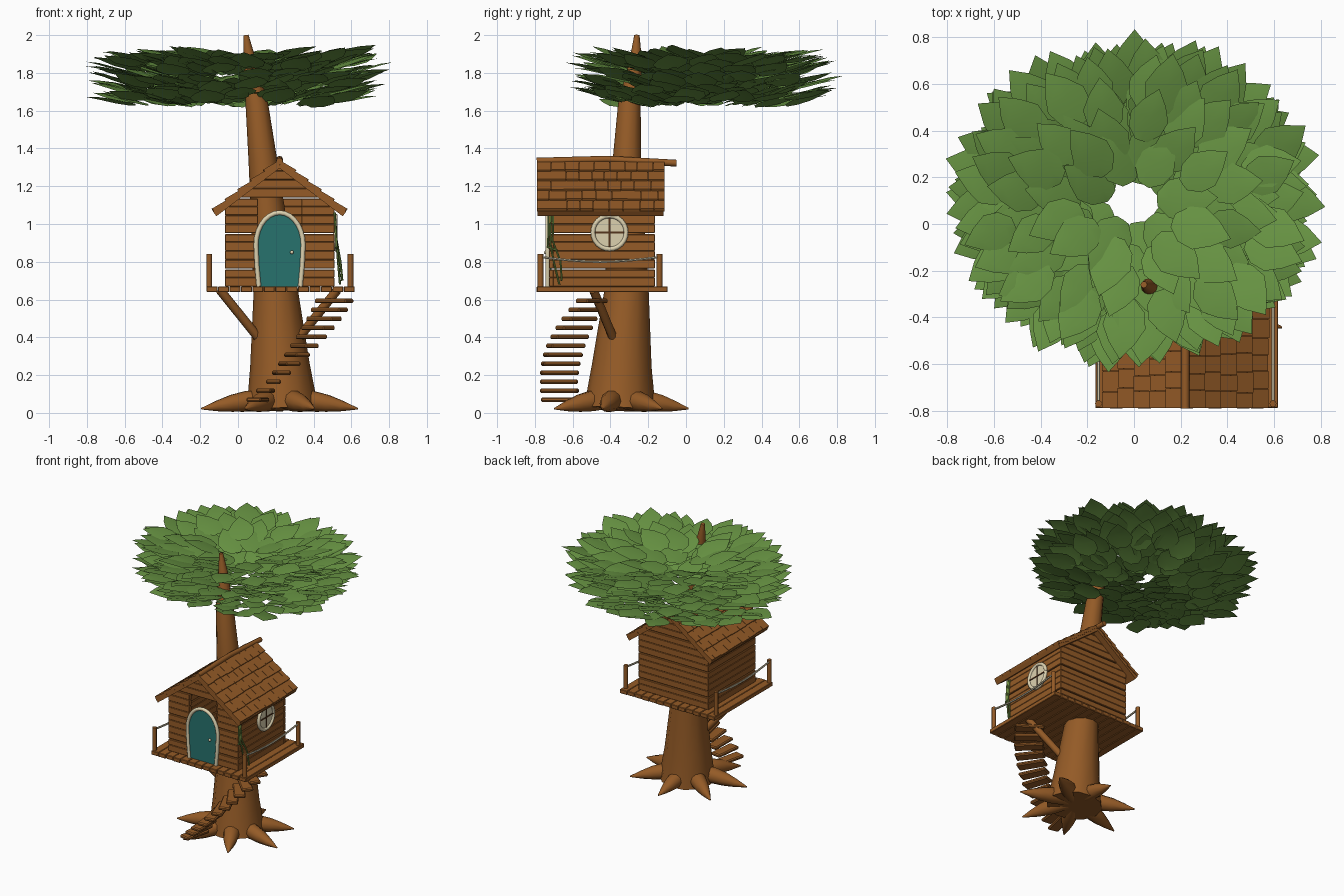
import bpy, bmesh, math, random
from math import sin, cos, pi, radians
from mathutils import Vector, Matrix

random.seed(7)
if "Cube" in bpy.data.objects:
    bpy.data.objects.remove(bpy.data.objects["Cube"])


def material(name, r, g, b):
    m = bpy.data.materials.new(name)
    m.use_nodes = True
    m.diffuse_color = (r, g, b, 1)
    m.node_tree.nodes["Principled BSDF"].inputs["Base Color"].default_value = (r, g, b, 1)
    return m


WOOD = material("brown wood", .3, .105, .02)
DARK = material("dark wood", .09, .035, .012)
LEAF = material("leaf green", .135, .29, .055)
VINE = material("vine green", .15, .25, .05)
TEAL = material("teal paint", .02, .17, .155)
CREAM = material("cream trim", .72, .64, .43)
ROPE = material("pale rope", .6, .54, .38)


def finish(name, bm, mat, smooth=False, bevel=0, fix=True):
    if fix:
        bmesh.ops.recalc_face_normals(bm, faces=bm.faces)
    me = bpy.data.meshes.new(name)
    bm.to_mesh(me)
    bm.free()
    me.materials.append(mat)
    ob = bpy.data.objects.new(name, me)
    bpy.context.collection.objects.link(ob)
    if bevel:
        mod = ob.modifiers.new("soft edges", "BEVEL")
        mod.width, mod.segments = bevel, 1
    if smooth:
        bpy.ops.object.select_all(action="DESELECT")
        ob.select_set(True)
        bpy.context.view_layer.objects.active = ob
        bpy.ops.object.shade_smooth_by_angle(angle=radians(50))
    return ob


def box(bm, centre, size, rot=Matrix()):
    mat = Matrix.Translation(centre) @ rot @ Matrix.Diagonal((*size, 1))
    bmesh.ops.create_cube(bm, size=1, matrix=mat)


def prism(bm, outline, y0, y1):
    """Extrude an (x, z) outline along y."""
    a, b = ([bm.verts.new((x, y, z)) for x, z in outline] for y in (y0, y1))
    bm.faces.new(a)
    bm.faces.new(b[::-1])
    for i in range(len(a)):
        j = (i + 1) % len(a)
        bm.faces.new((a[i], b[i], b[j], a[j]))


def tube(bm, pts, radii, sides=8, ref=(0, 1, 0)):
    """Sweep a ring along points; ref is a direction never parallel to the path."""
    pts = [Vector(p) for p in pts]
    if not isinstance(radii, (list, tuple)):
        radii = [radii] * len(pts)
    rings = []
    for i, (p, r) in enumerate(zip(pts, radii)):
        t = (pts[min(i + 1, len(pts) - 1)] - pts[max(i - 1, 0)]).normalized()
        u = t.cross(Vector(ref)).normalized()
        v = t.cross(u)
        rings.append([bm.verts.new(p + r * (u * cos(a) + v * sin(a)))
                      for a in (2 * pi * k / sides for k in range(sides))])
    for a, b in zip(rings, rings[1:]):
        for k in range(sides):
            n = (k + 1) % sides
            bm.faces.new((a[k], a[n], b[n], b[k]))
    bm.faces.new(rings[0])
    bm.faces.new(rings[-1])


# Trunk, tapering and leaning to the tip
bm = bmesh.new()
trunk = [(.235, -.35, .02, .19), (.222, -.34, .25, .158), (.2, -.315, .64, .118),
         (.165, -.315, 1.0, .095), (.13, -.312, 1.35, .075), (.1, -.3, 1.63, .06),
         (.06, -.265, 1.88, .031), (.042, -.26, 2.0, .014)]
tube(bm, [t[:3] for t in trunk], [t[3] for t in trunk], 12)
finish("trunk", bm, WOOD, True)

# Seven pointed roots meeting under the trunk
bm = bmesh.new()
for k in range(7):
    a = radians(90) + 2 * pi * k / 7
    path = [(0, .045), (.1, .07), (.18, .062), (.26, .05), (.34, .036), (.425, .022)]
    tube(bm, [(.22 + r * cos(a), -.36 + .88 * r * sin(a), z) for r, z in path],
         [.02, .055, .056, .047, .029, .004], 10, (0, 0, 1))
roots = finish("roots", bm, WOOD, True)
for v in roots.data.vertices:
    v.co.z = max(v.co.z, 0)

# Curved stair of floating treads
bm = bmesh.new()
for i in range(12):
    a = radians(-103 + 6.36 * i)
    box(bm, (.19 + .38 * cos(a), -.292 + .38 * sin(a), .07 + .0475 * i),
        (.2, .08, .024), Matrix.Rotation(a, 4, "Z"))
finish("stair_treads", bm, WOOD, bevel=.007)

# Deck planks, braces and corner posts
bm = bmesh.new()
for i in range(13):
    box(bm, (-.137 + .0605 * i, -.443 + random.uniform(-.004, .004), .654), (.058, .69, .03))
finish("deck_planks", bm, WOOD, bevel=.003)
bm = bmesh.new()
for s in (-1, 1):
    tube(bm, [(.215 + s * .31, -.49, .65), (.215 + s * .105, -.385, .395)], .024)
finish("braces", bm, WOOD, True)
bm = bmesh.new()
ropes = bmesh.new()
for x in (-.152, .596):
    for y in (-.77, -.14):
        tube(bm, [(x, y, .66), (x, y, .84)], .015)
    sag = [(x, -.77 + .63 * k / 8, .825 - .025 * sin(pi * k / 8)) for k in range(9)]
    tube(ropes, sag, .007, 6, (0, 0, 1))
finish("corner_posts", bm, WOOD, True)
finish("rope_rails", ropes, ROPE, True)

# House walls: stacked planks that narrow into the gables
CX, HALF, PITCH, FLOOR, SLOPE = .22, .29, .047, .67, .76
FRONT, BACK = -.725, -.165


def half_width(z):
    return min(HALF, max(.005, (1.322 - z) / SLOPE))


bm = bmesh.new()
for i in range(14):
    z0 = FLOOR + PITCH * i
    z1 = z0 + PITCH - (.006 if i in (1, 5, 9) else 0)
    w0, w1 = half_width(z0), half_width(z1)
    full = [(CX - w0, z0), (CX + w0, z0), (CX + w1, z1), (CX - w1, z1)]
    prism(bm, full, BACK - .025, BACK)
    if i < 10:
        for s in (-1, 1):
            gap = CX + s * .115
            prism(bm, [(gap, z0), (CX + s * w0, z0), (CX + s * w1, z1), (gap, z1)],
                  FRONT, FRONT + .025)
    else:
        prism(bm, full, FRONT, FRONT + .025)
    if i < 9:
        for s in (-1, 1):
            box(bm, (CX + s * (HALF - .0125), (FRONT + BACK) / 2, (z0 + z1) / 2),
                (.025, BACK - FRONT - .04, z1 - z0))
finish("wall_planks", bm, WOOD, bevel=.003)

# Roof: overlapping shingle rows on both slopes over solid sheathing
bm = bmesh.new()
pitch = math.atan(SLOPE)
for s in (-1, 1):
    for row in range(5):
        d = .045 + .085 * row
        y = -.79
        while y < -.12:
            w = min(random.uniform(.065, .09), -.113 - y)
            if -.113 - y - w < .03:
                w = -.113 - y
            length = .105 + random.uniform(-.005, .008)
            rot = Matrix.Rotation(s * (pitch - .12), 4, "Y")
            box(bm, (CX + s * d * cos(pitch), y + w / 2, 1.333 - d * sin(pitch)),
                (length, w - .002, .02), rot)
            y += w
    box(bm, (CX + s * .172, -.4525, 1.314 - .172 * SLOPE), (.43, .668, .03),
        Matrix.Rotation(s * pitch, 4, "Y"))
finish("roof_shingles", bm, WOOD)
bm = bmesh.new()
tube(bm, [(CX, -.79, 1.333), (CX, -.42, 1.343), (CX, -.05, 1.322)], .018, 8, (0, 0, 1))
finish("ridge_beam", bm, WOOD, True)


# Arched door with trim and knob
def arch(w, top, n=14):
    spring = .89
    sides = [(CX - w * .88, FLOOR), (CX - w * .96, .78)]
    curve = [(CX - w * cos(pi * k / n), spring + (top - spring) * sin(pi * k / n))
             for k in range(n + 1)]
    return sides + curve + [(2 * CX - x, z) for x, z in reversed(sides)]


bm = bmesh.new()
prism(bm, arch(.118, 1.055), -.733, -.712)
finish("door", bm, TEAL)
bm = bmesh.new()
tube(bm, [(x, -.732, z) for x, z in arch(.125, 1.06)], .0125, 12)
finish("door_trim", bm, CREAM, True)
bm = bmesh.new()
bmesh.ops.create_uvsphere(bm, u_segments=10, v_segments=6, radius=.01,
                          matrix=Matrix.Translation((.285, -.742, .85)))
finish("door_knob", bm, CREAM, True)

# Round window on the left wall
WX, WY, WZ = .512, -.405, .955
bm = bmesh.new()
bmesh.ops.create_cone(bm, cap_ends=True, segments=24, radius1=.088, radius2=.088, depth=.01,
                      matrix=Matrix.Translation((WX, WY, WZ)) @ Matrix.Rotation(pi / 2, 4, "Y"))
finish("window_pane", bm, CREAM)
bm = bmesh.new()
tube(bm, [(WX + .004, WY + .088 * cos(a), WZ + .088 * sin(a))
          for a in (2 * pi * k / 24 for k in range(25))], .012, 12, (1, 0, 0))
finish("window_trim", bm, CREAM, True)
bm = bmesh.new()
box(bm, (WX + .006, WY, WZ), (.008, .16, .008))
box(bm, (WX + .006, WY, WZ), (.008, .008, .16))
finish("window_bars", bm, DARK)

# Vines hanging at the front corner
bm = bmesh.new()
for dy, end in ((0, .68), (-.012, .86), (.012, .7)):
    tube(bm, [(.512, -.715 + dy, 1.06), (.522, -.718 + dy, .9 + dy),
              (.53 + dy, -.70 + dy * 3, .8 if end < .8 else .88),
              (.54 + dy, -.67 + dy, end)], .006, 6)
finish("vines", bm, VINE, True)

# Canopy: layered rings of softly folded leaves rising outward, thin at the centre
bm = bmesh.new()
outline = [(.03, .0), (.078, .05), (.092, .12), (.056, .19)]
layers = [(1.638, .97, (0, 8, 19, 25)), (1.68, 1.0, (6, 10, 18, 26)),
          (1.73, 1.03, (0, 8, 18, 27)), (1.78, 1.02, (0, 9, 18, 26)),
          (1.82, .98, (6, 8, 17, 24)), (1.855, .93, (0, 9, 16, 22))]
for z, spread, counts in layers:
    for radius, count in zip((.1, .22, .37, .53), counts):
        shift = random.random() * 2 * pi
        for k in range(count):
            a = shift + 2 * pi * (k + random.uniform(-.3, .3)) / count
            r = radius * spread + random.uniform(-.045, .03) * (radius > .1)
            m = (Matrix.Translation((1.04 * r * cos(a), .092 + .86 * r * sin(a),
                                     z + random.uniform(-.018, .022)))
                 @ Matrix.Rotation(a - pi / 2 + random.uniform(-.3, .3), 4, "Z")
                 @ Matrix.Rotation(radians(random.uniform(9, 20)), 4, "X")
                 @ Matrix.Rotation(random.uniform(-.2, .2), 4, "Y")
                 @ Matrix.Scale(random.uniform(.9, 1.05), 4))
            rib = [bm.verts.new(m @ Vector((0, y, .007))) for _, y in outline]
            tip = bm.verts.new(m @ Vector((0, .26, -.004)))
            for s in (-1, 1):
                edge = [bm.verts.new(m @ Vector((s * x, y, 0))) for x, y in outline]
                strips = [(rib[i], edge[i], edge[i + 1], rib[i + 1]) for i in range(3)]
                for f in strips + [(rib[3], edge[3], tip)]:
                    bm.faces.new(f if s > 0 else f[::-1])
finish("canopy_leaves", bm, LEAF, smooth=True, fix=False)
